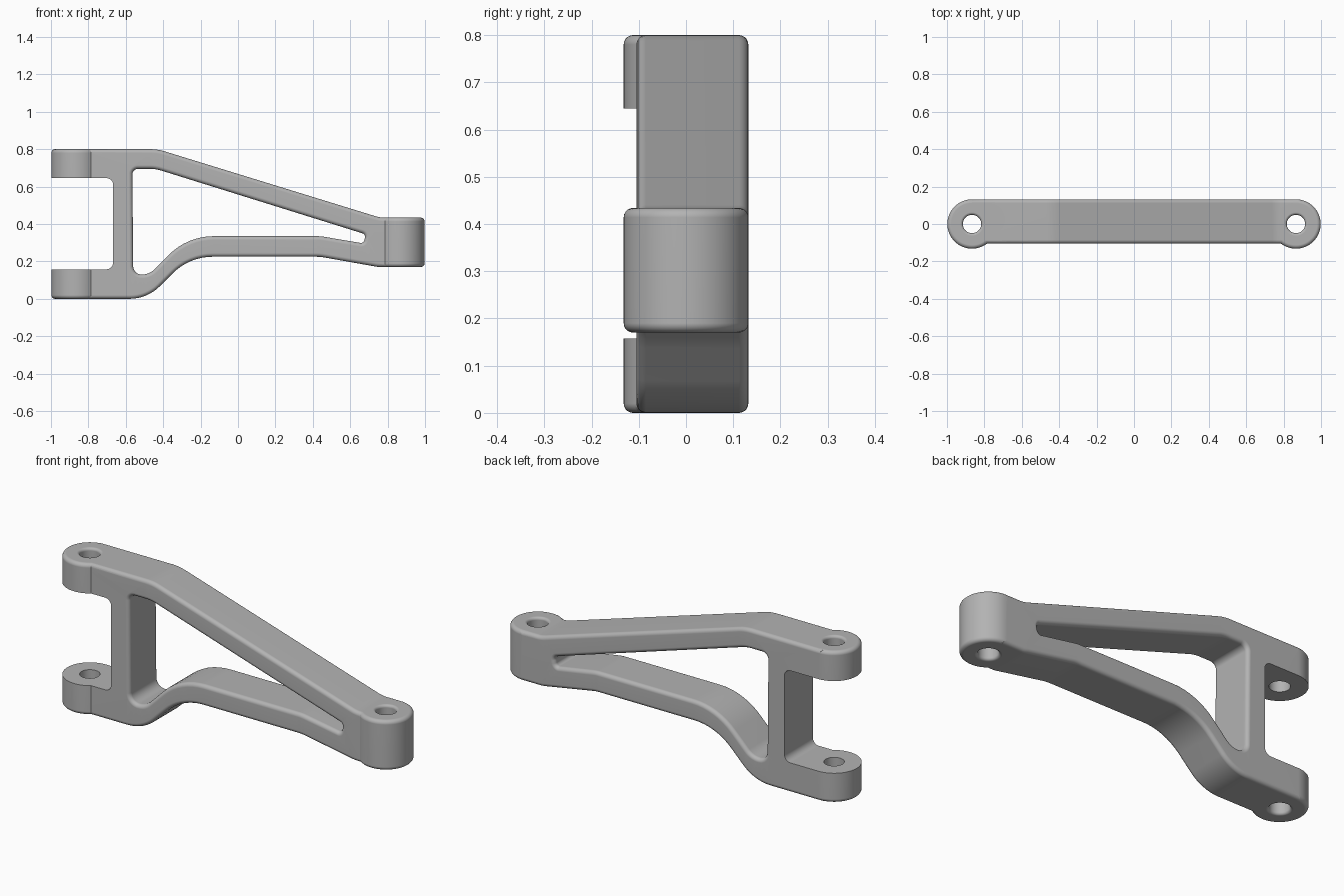
import bpy, bmesh, math
from mathutils import Vector, Matrix

cube = bpy.data.objects.get("Cube")
if cube:
    bpy.data.objects.remove(cube)

R = 0.132        # eye radius, also the depth of the rear face
EYE_X = 0.866    # eye centre
FRONT = -0.105   # front face of the frame
EDGE = 0.02      # edge rounding
BORE = 0.049
STEPS = 5

grey = bpy.data.materials.new("satin grey")
grey.use_nodes = True
grey.diffuse_color = (0.45, 0.45, 0.45, 1)
grey.node_tree.nodes["Principled BSDF"].inputs["Base Color"].default_value = (0.45, 0.45, 0.45, 1)


def rounded(corners):
    """Turn (x, z, radius) corners into a loop with arcs."""
    loop = []
    n = len(corners)
    for i, (x, z, r) in enumerate(corners):
        p = Vector((x, z))
        a = (Vector(corners[i - 1][:2]) - p).normalized()
        b = (Vector(corners[(i + 1) % n][:2]) - p).normalized()
        if r == 0:
            loop.append(p)
            continue
        half = a.angle(b) / 2
        centre = p + (a + b).normalized() * r / math.sin(half)
        start = p + a * r / math.tan(half) - centre
        sweep = start.angle_signed(p + b * r / math.tan(half) - centre)
        count = max(4, round(abs(sweep) / 0.1))
        for k in range(count + 1):
            turn = Matrix.Rotation(-sweep * k / count, 2)
            loop.append(centre + turn @ start)
    return loop


def inset(loop, d):
    """Shift a loop to its left by d, with mitred corners."""
    out = []
    for i, p in enumerate(loop):
        a = (p - loop[i - 1]).normalized()
        b = (loop[(i + 1) % len(loop)] - p).normalized()
        na, nb = Vector((-a.y, a.x)), Vector((-b.y, b.x))
        out.append(p + (na + nb) * d / (1 + na.dot(nb)))
    return out


def finish(name, bm):
    bmesh.ops.recalc_face_normals(bm, faces=bm.faces)
    mesh = bpy.data.meshes.new(name)
    bm.to_mesh(mesh)
    bm.free()
    mesh.materials.append(grey)
    obj = bpy.data.objects.new(name, mesh)
    bpy.context.collection.objects.link(obj)
    return obj


def plate(name, loops, y0, y1, edge):
    """Extrude loops along y; outer loops run anticlockwise, holes clockwise."""
    arc = [math.pi / 2 * k / STEPS for k in range(STEPS + 1)] if edge else [0]
    layers = [(y0 + edge * (1 - math.cos(t)), edge * (1 - math.sin(t))) for t in arc]
    layers += [(y1 - edge * (1 - math.cos(t)), edge * (1 - math.sin(t))) for t in reversed(arc)]
    bm = bmesh.new()
    caps = ([], [])
    for loop in loops:
        rings = [[bm.verts.new((p.x, y, p.y)) for p in inset(loop, d)] for y, d in layers]
        n = len(loop)
        for lo, hi in zip(rings, rings[1:]):
            for i in range(n):
                bm.faces.new((lo[i - 1], lo[i], hi[i], hi[i - 1]))
        for cap, ring in zip(caps, (rings[0], rings[-1])):
            cap += [bm.edges.get((ring[i - 1], ring[i])) for i in range(n)]
    for cap in caps:
        bmesh.ops.triangle_fill(bm, edges=cap, use_beauty=True)
    return finish(name, bm)


def lathe(name, x, profile, sides=64):
    """Closed turned solid about a vertical axis."""
    bm = bmesh.new()
    rings = [[bm.verts.new((x + r * math.cos(math.tau * k / sides),
                            r * math.sin(math.tau * k / sides), z))
              for k in range(sides)] for r, z in profile]
    for lo, hi in zip(rings, rings[1:]):
        for i in range(sides):
            bm.faces.new((lo[i - 1], lo[i], hi[i], hi[i - 1]))
    bm.faces.new(rings[0])
    bm.faces.new(rings[-1])
    return finish(name, bm)


def eye(name, x, z0, z1):
    arc = [math.pi / 2 * k / STEPS for k in range(STEPS + 1)]
    low = [(R - EDGE + EDGE * math.sin(t), z0 + EDGE - EDGE * math.cos(t)) for t in arc]
    return lathe(name, x, low + [(r, z0 + z1 - z) for r, z in reversed(low)])


def drill(name, x, z0, z1, edge=0.014):
    arc = [math.pi / 2 * k / STEPS for k in range(STEPS + 1)]
    low = [(BORE + edge, z0 - 0.05)]
    low += [(BORE + edge - edge * math.sin(t), z0 + edge - edge * math.cos(t)) for t in arc]
    return lathe(name, x, low + [(r, z0 + z1 - z) for r, z in reversed(low)])


def combine(target, other, operation):
    mod = target.modifiers.new(operation, 'BOOLEAN')
    mod.operation, mod.solver, mod.object = operation, 'EXACT', other
    bpy.context.view_layer.objects.active = target
    bpy.ops.object.modifier_apply(modifier=mod.name)
    bpy.data.objects.remove(other)


# Frame: outer contour and triangular window
end = EYE_X + EDGE
contour = rounded([
    (-end, 0, 0), (-0.485, 0, 0.23), (-0.26, 0.225, 0.30), (0.44, 0.225, 0.25),
    (0.75, 0.17, 0.15), (end, 0.17, 0), (end, 0.434, 0), (0.76, 0.434, 0.15),
    (-0.43, 0.80, 0.25), (-end, 0.80, 0)])
window = rounded([
    (-0.56, 0.13, 0.045), (-0.565, 0.695, 0.03), (-0.44, 0.695, 0.2),
    (0.682, 0.345, 0.02), (0.672, 0.296, 0.018), (0.44, 0.335, 0.25),
    (-0.27, 0.335, 0.34), (-0.475, 0.13, 0.09)])
arm = plate("suspension_arm", [contour, window], FRONT, R, EDGE)

# Mounting eyes at both ends
combine(arm, eye("fork_eye", -EYE_X, 0, 0.80), 'UNION')
combine(arm, eye("tip_eye", EYE_X, 0.17, 0.434), 'UNION')

# Fork slot and pin bores
slot = rounded([(-1.2, 0.158, 0), (-0.668, 0.158, 0.035), (-0.668, 0.645, 0.035), (-1.2, 0.645, 0)])
combine(arm, plate("slot_cutter", [slot], -0.3, 0.3, 0), 'DIFFERENCE')
combine(arm, drill("fork_drill", -EYE_X, 0, 0.80), 'DIFFERENCE')
combine(arm, drill("tip_drill", EYE_X, 0.17, 0.434), 'DIFFERENCE')

# Smooth rounded edges, crisp slot edges
arm.select_set(True)
bpy.context.view_layer.objects.active = arm
bpy.ops.object.shade_smooth_by_angle(angle=math.radians(32))
weights = arm.modifiers.new("flat_face_normals", 'WEIGHTED_NORMAL')
weights.keep_sharp = True
